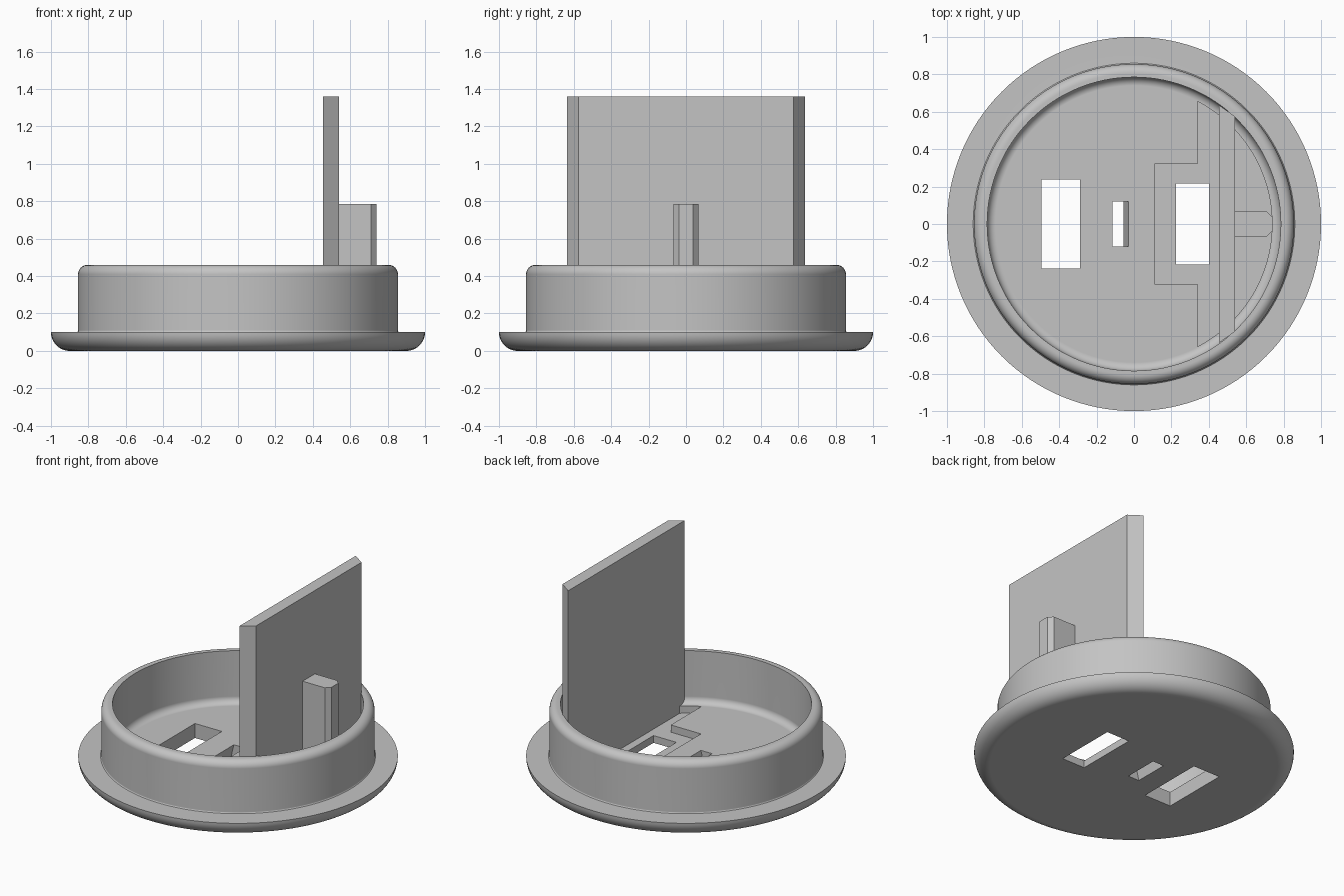
import bpy, bmesh
from math import sin, cos, radians, sqrt, atan2, pi
from mathutils import Vector

cube = bpy.data.objects.get("Cube")
if cube:
    bpy.data.objects.remove(cube, do_unlink=True)

grey = bpy.data.materials.new("plain_grey")
grey.use_nodes = True
colour = (0.55, 0.55, 0.55, 1)
grey.diffuse_color = colour
grey.node_tree.nodes["Principled BSDF"].inputs["Base Color"].default_value = colour


def make_object(name, bm):
    bmesh.ops.recalc_face_normals(bm, faces=bm.faces[:])
    mesh = bpy.data.meshes.new(name)
    bm.to_mesh(mesh)
    bm.free()
    mesh.materials.append(grey)
    obj = bpy.data.objects.new(name, mesh)
    bpy.context.collection.objects.link(obj)
    return obj


def prism(name, outline, z0, z1, lean=0.0):
    """Extrude an xy outline from z0 to z1, leaning along x."""
    bm = bmesh.new()
    base = bm.faces.new([bm.verts.new((x, y, z0)) for x, y in outline])
    ext = bmesh.ops.extrude_face_region(bm, geom=[base])["geom"]
    top = [v for v in ext if isinstance(v, bmesh.types.BMVert)]
    bmesh.ops.translate(bm, verts=top, vec=Vector((lean, 0, z1 - z0)))
    return make_object(name, bm)


def mirrored(half):
    """Close an outline given by its +y half."""
    return half + [(x, -y) for x, y in reversed(half)]


def arc(cx, cz, r, a0, a1, n):
    angles = [radians(a0 + (a1 - a0) * i / n) for i in range(n + 1)]
    return [(cx + r * cos(a), cz + r * sin(a)) for a in angles]


def lathe(name, profile, steps):
    bm = bmesh.new()
    verts = [bm.verts.new((r, 0, z)) for r, z in profile]
    edges = [bm.edges.new(pair) for pair in zip(verts, verts[1:])]
    bmesh.ops.spin(bm, geom=verts + edges, cent=(0, 0, 0), axis=(0, 0, 1),
                   angle=2 * pi, steps=steps, use_duplicate=False)
    bmesh.ops.remove_doubles(bm, verts=bm.verts[:], dist=0.0001)
    rims = [e for e in bm.edges if e.is_boundary]
    bmesh.ops.holes_fill(bm, edges=rims, sides=0)
    return make_object(name, bm)


def select_only(obj):
    bpy.ops.object.select_all(action="DESELECT")
    obj.select_set(True)
    bpy.context.view_layer.objects.active = obj


def cut(obj, cutter):
    cutter.hide_render = True
    mod = obj.modifiers.new("cut", "BOOLEAN")
    mod.operation = "DIFFERENCE"
    mod.solver = "EXACT"
    mod.object = cutter
    select_only(obj)
    bpy.ops.object.modifier_apply(modifier=mod.name)
    bpy.data.objects.remove(cutter, do_unlink=True)


# Round cap: rounded flange, upright wall with rounded rim, filleted floor
profile = (arc(0.90, 0.10, 0.10, -90, 0, 10)
           + arc(0.865, 0.11, 0.01, 270, 180, 3)
           + arc(0.805, 0.41, 0.05, 0, 90, 8)
           + [(0.785, 0.46)]
           + arc(0.74, 0.145, 0.045, 0, -90, 8))
cap = lathe("round_cap", profile, 128)

# Stepped recess in the floor, bounded by the wall on one side
R = 0.738
step_x = 0.34
start = atan2(sqrt(R * R - step_x * step_x), step_x)
curve = [(R * cos(start * (1 - i / 24)), R * sin(start * (1 - i / 24)))
         for i in range(24)]
recess = [(0.11, 0.32), (step_x, 0.32)] + curve
cut(cap, prism("recess_cutter", mirrored(recess), 0.05, 0.12))

# Two rectangular windows and a small slanted slot through the floor
for x0, x1, half in [(-0.495, -0.29, 0.238), (0.225, 0.40, 0.217)]:
    cut(cap, prism("window_cutter", mirrored([(x0, half), (x1, half)]), -0.1, 0.2))
cut(cap, prism("slot_cutter", mirrored([(-0.165, 0.12), (-0.08, 0.12)]),
               -0.1, 0.2, lean=0.075))

select_only(cap)
bpy.ops.object.shade_smooth_by_angle(angle=radians(30))
weighted = cap.modifiers.new("weighted_normals", "WEIGHTED_NORMAL")
weighted.keep_sharp = True

# Tall plate with bevelled ends, and the chamfered rib behind it
prism("upright_plate", mirrored([(0.455, 0.635), (0.54, 0.575)]), 0.05, 1.36)
prism("support_rib", mirrored([(0.54, 0.067), (0.71, 0.067), (0.74, 0.038)]),
      0.05, 0.785)
